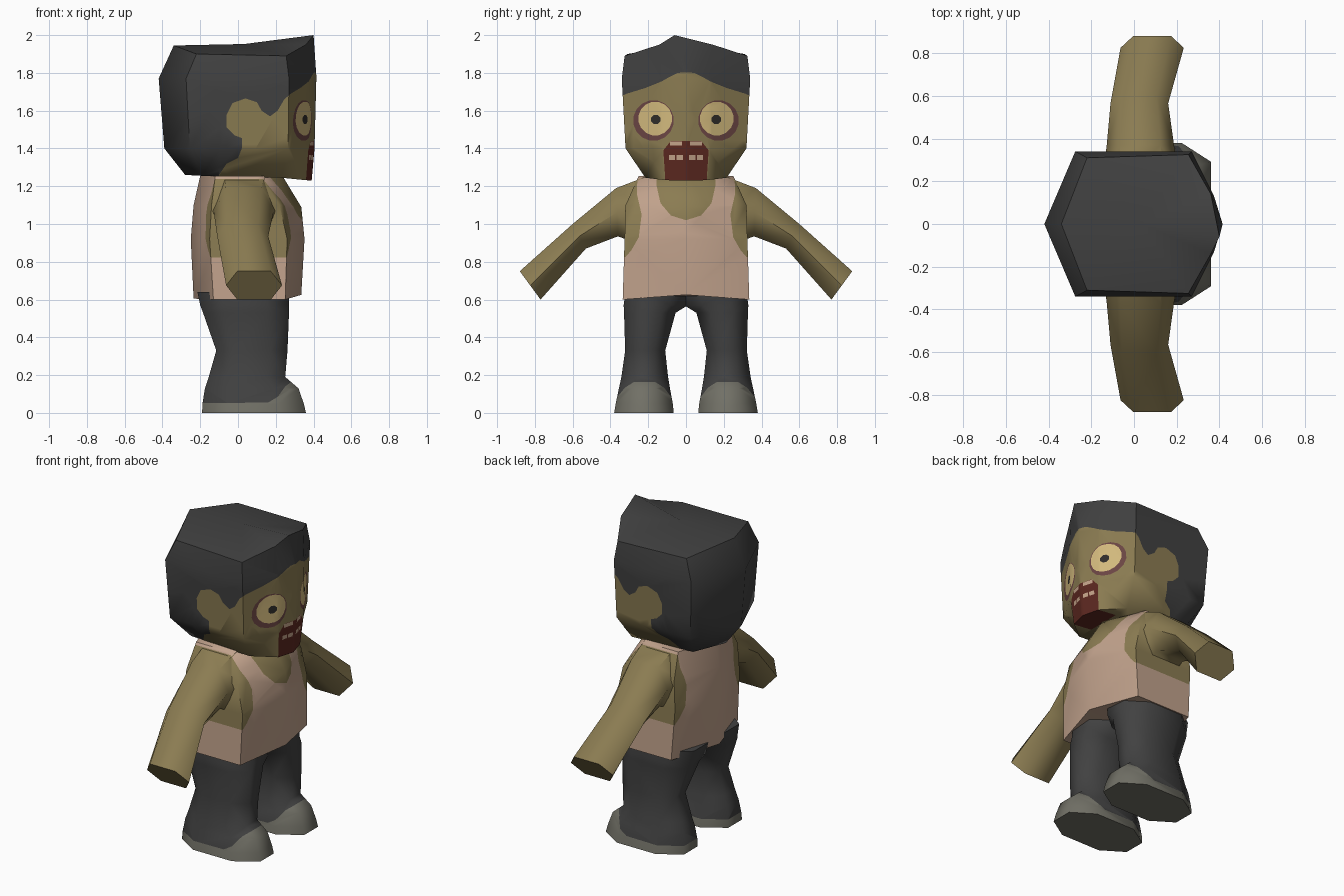
import bpy, bmesh, math
from mathutils import Vector

if "Cube" in bpy.data.objects:
    bpy.data.objects.remove(bpy.data.objects["Cube"])


def linear(c):
    c /= 255
    return c / 12.92 if c < 0.04045 else ((c + 0.055) / 1.055) ** 2.4


COLOURS = {
    "skin": (139, 124, 82), "charcoal": (65, 65, 65), "shirt_pink": (193, 162, 140),
    "shoe_grey": (113, 112, 102), "eye_yellow": (212, 187, 126), "bruise": (108, 70, 68),
    "mouth_red": (92, 40, 32), "pupil": (48, 45, 42), "teeth": (196, 164, 138),
}
MATS = {}
for name, rgb in COLOURS.items():
    m = bpy.data.materials.new(name)
    m.diffuse_color = (*[linear(c) for c in rgb], 1)
    m.use_nodes = True
    m.node_tree.nodes["Principled BSDF"].inputs["Base Color"].default_value = m.diffuse_color
    MATS[name] = m
INDEX = {n: i for i, n in enumerate(COLOURS)}


def loft(rings, colour, dome=None):
    """Skin a list of equal rings, cap both ends, return a triangulated bmesh."""
    bm = bmesh.new()
    vs = [[bm.verts.new(p) for p in r] for r in rings]
    n = len(vs[0])
    for a, b in zip(vs, vs[1:]):
        for i in range(n):
            j = (i + 1) % n
            bm.faces.new((a[i], a[j], b[j], b[i]))
    bm.faces.new(vs[0])
    top = bm.faces.new(vs[-1])
    bmesh.ops.recalc_face_normals(bm, faces=bm.faces[:])
    if dome is not None:
        bmesh.ops.poke(bm, faces=[top], offset=dome)
    bmesh.ops.triangulate(bm, faces=bm.faces[:])
    for f in bm.faces:
        f.material_index = INDEX[colour]
    return bm


def mirrored(half):
    """Close a half ring (back tip ... front tip) across y = 0."""
    return half + [(x, -y, z) for x, y, z in reversed(half[1:-1])]


def inside(p, poly):
    hit = False
    for (x1, y1), (x2, y2) in zip(poly, poly[1:] + poly[:1]):
        if (y1 > p[1]) != (y2 > p[1]) and p[0] < (x2 - x1) * (p[1] - y1) / (y2 - y1) + x1:
            hit = not hit
    return hit


def paint(bm, poly, along, colour, keep=lambda c: True):
    """Cut a polygon into the surface, projected along an axis, and colour it."""
    k = 1 if along == 'x' else 0
    flat = lambda c: (c[k], c[2])
    for a, b in zip(poly, poly[1:] + poly[:1]):
        faces = []
        for f in bm.faces:
            if not keep(f.calc_center_median()):
                continue
            us, ws = zip(*[flat(v.co) for v in f.verts])
            if (max(us) >= min(a[0], b[0]) and min(us) <= max(a[0], b[0])
                    and max(ws) >= min(a[1], b[1]) and min(ws) <= max(a[1], b[1])):
                faces.append(f)
        if not faces:
            continue
        co, no = Vector((0, 0, a[1])), Vector((0, 0, b[0] - a[0]))
        co[k], no[k] = a[0], a[1] - b[1]
        geom = set(faces) | {e for f in faces for e in f.edges} | {v for f in faces for v in f.verts}
        bmesh.ops.bisect_plane(bm, geom=list(geom), dist=1e-5, plane_co=co, plane_no=no.normalized())
    for f in bm.faces:
        c = f.calc_center_median()
        if keep(c) and inside(flat(c), poly):
            f.material_index = INDEX[colour]


def finish(bm, name, angle=60):
    me = bpy.data.meshes.new(name)
    for m in MATS.values():
        me.materials.append(m)
    bmesh.ops.recalc_face_normals(bm, faces=bm.faces[:])
    bm.to_mesh(me)
    bm.free()
    me.polygons.foreach_set("use_smooth", [True] * len(me.polygons))
    me.set_sharp_from_angle(angle=math.radians(angle))
    ob = bpy.data.objects.new(name, me)
    bpy.context.collection.objects.link(ob)
    return ob


def circle(u, w, r, n=16):
    return [(u + r * math.cos(2 * math.pi * (i + .5) / n),
             w + r * math.sin(2 * math.pi * (i + .5) / n)) for i in range(n)]


def box(u0, u1, w0, w1):
    return [(u0, w0), (u1, w0), (u1, w1), (u0, w1)]


# Head: blocky eight-point rings, facing +x
head = loft([mirrored(r) for r in (
    [(-.28, 0, 1.26), (-.19, .2, 1.255), (.23, .215, 1.245), (.36, .11, 1.232), (.39, 0, 1.23)],
    [(-.39, 0, 1.40), (-.255, .32, 1.40), (.265, .32, 1.40), (.37, .13, 1.40), (.405, 0, 1.40)],
    [(-.42, 0, 1.77), (-.275, .34, 1.77), (.27, .34, 1.77), (.375, .13, 1.77), (.415, 0, 1.78)],
    [(-.34, 0, 1.945), (-.22, .31, 1.90), (.255, .325, 1.89), (.36, .14, 1.95), (.40, -.06, 2.0)],
)], "charcoal", dome=.035)
# Skin below the hairline, with the ear outline
paint(head, [(.5, 1.82), (.40, 1.80), (.375, 1.755), (.33, 1.72), (.28, 1.69), (.245, 1.66),
             (.21, 1.60), (.17, 1.57), (.125, 1.60), (.10, 1.645), (.04, 1.665), (-.03, 1.64),
             (-.06, 1.58), (-.06, 1.51), (-.02, 1.47), (.02, 1.455), (.02, 1.40), (0, 1.35),
             (-.06, 1.32), (-.10, 1.26), (-.10, 1.1), (.5, 1.1)], 'y', "skin")
front = lambda c: c.x > .2
# Eyes
for s in (1, -1):
    paint(head, circle(s * .172, 1.548, .108), 'x', "bruise", front)
    paint(head, circle(s * .163, 1.558, .09), 'x', "eye_yellow", front)
    paint(head, circle(s * .16, 1.553, .026, 8), 'x', "pupil", front)
# Mouth and teeth
paint(head, [(-.12, 1.39), (-.08, 1.44), (.08, 1.44), (.12, 1.39), (.112, 1.27), (.108, 1.2),
             (-.108, 1.2), (-.112, 1.27)], 'x', "mouth_red", front)
for s in (1, -1):
    paint(head, box(*sorted((s * .02, s * .085)), 1.415, 1.438), 'x', "teeth", front)
    for y in (.032, .074):
        paint(head, box(s * y - .017, s * y + .017, 1.34, 1.365), 'x', "teeth", front)
finish(head, "head")

# Torso: six-sided vest with neckline and armholes
torso = loft([mirrored(r) for r in (
    [(-.235, 0, .605), (-.13, .335, .60), (.25, .335, .60), (.335, 0, .625)],
    [(-.25, 0, .92), (-.15, .325, .92), (.26, .325, .92), (.352, 0, .92)],
    [(-.235, 0, 1.10), (-.14, .32, 1.10), (.22, .32, 1.10), (.335, 0, 1.09)],
    [(-.20, 0, 1.255), (-.12, .25, 1.255), (.12, .25, 1.255), (.235, 0, 1.255)],
)], "shirt_pink")
paint(torso, [(-.155, 1.3), (-.155, 1.2), (-.135, 1.11), (-.08, 1.045), (0, 1.02), (.08, 1.045),
              (.135, 1.11), (.155, 1.2), (.155, 1.3)], 'x', "skin", lambda c: c.x > .02)
for s in (1, -1):
    paint(torso, [(s * u, w) for u, w in (
        (.255, 1.3), (.26, 1.16), (.235, 1.05), (.25, .93), (.29, .86), (.32, .825),
        (.5, .8), (.5, 1.3))], 'x', "skin", lambda c: c.y * s > .05)
finish(torso, "vest_torso")

for s, side in ((1, "left"), (-1, "right")):
    # Arm: six-sided sections given by x centre, half width, top and bottom (y, z)
    rings = []
    for xc, hw, (ty, tz), (by, bz) in (
            (.035, .18, (.20, 1.255), (.27, .90)), (.03, .158, (.37, 1.19), (.36, .935)),
            (.025, .135, (.60, 1.0), (.53, .87)), (.085, .148, (.88, .75), (.77, .60))):
        my, mz = (ty + by) / 2, (tz + bz) / 2
        rings.append([(xc - .6 * hw, s * ty, tz), (xc + .6 * hw, s * ty, tz), (xc + hw, s * my, mz),
                      (xc + .6 * hw, s * by, bz), (xc - .6 * hw, s * by, bz), (xc - hw, s * my, mz)])
    finish(loft(rings, "skin"), side + "_arm")

    # Trouser leg with shoe: chamfered eight-sided sections
    rings = []
    for z, x0, x1, y0, y1 in (
            (0, -.19, .36, .065, .38), (.05, -.188, .348, .07, .372), (.13, -.175, .32, .085, .355),
            (.19, -.155, .25, .095, .342), (.33, -.115, .262, .11, .322), (.53, -.185, .27, .055, .328),
            (.57, -.20, .27, -.01, .33), (.64, -.215, .27, -.01, .32)):
        cx, cy = (x1 - x0) * .25, (y1 - y0) * .28
        rings.append([(x, s * y, z) for x, y in (
            (x0, y0 + cy), (x0 + cx, y0), (x1 - cx, y0), (x1, y0 + cy),
            (x1, y1 - cy), (x1 - cx, y1), (x0 + cx, y1), (x0, y1 - cy))])
    leg = loft(rings, "charcoal")
    paint(leg, [(-.3, .05), (.16, .055), (.21, .085), (.25, .14), (.29, .17), (.5, .18),
                (.5, -.1), (-.3, -.1)], 'y', "shoe_grey")
    finish(leg, side + "_leg")
